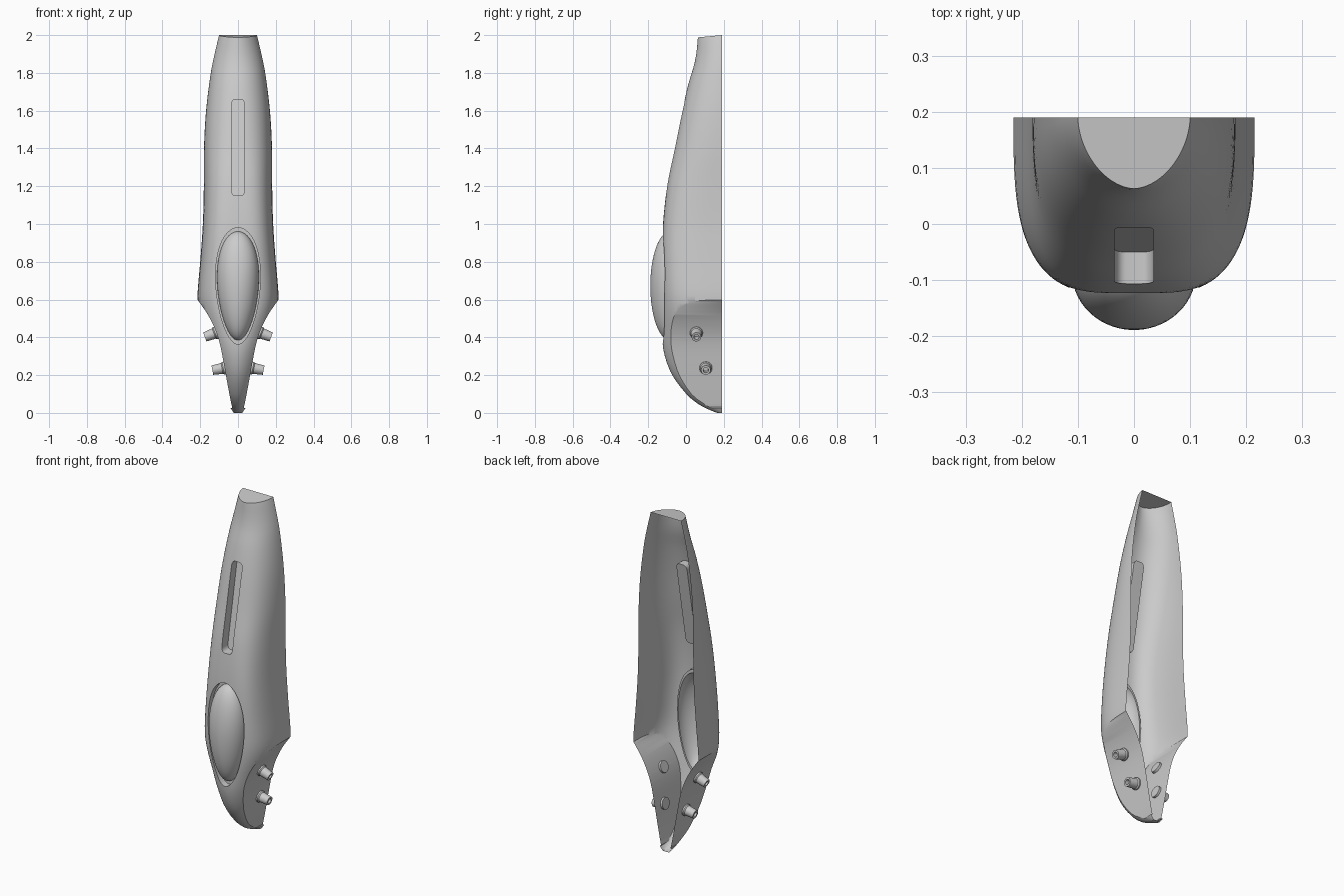
import bpy, bmesh, math
from mathutils import Vector, Matrix

if "Cube" in bpy.data.objects:
    bpy.data.objects.remove(bpy.data.objects["Cube"])

BACK = 0.19


def curve(pts, t):
    """Smooth interpolation through (t, value) points."""
    if t <= pts[0][0]:
        return pts[0][1]
    if t >= pts[-1][0]:
        return pts[-1][1]
    n = len(pts)

    def slope(i):
        a, b = pts[max(i - 1, 0)], pts[min(i + 1, n - 1)]
        return (b[1] - a[1]) / (b[0] - a[0])
    i = max(k for k in range(n - 1) if pts[k][0] <= t)
    (t0, v0), (t1, v1) = pts[i], pts[i + 1]
    h = t1 - t0
    s = (t - t0) / h
    return ((2*s**3 - 3*s**2 + 1) * v0 + (s**3 - 2*s**2 + s) * h * slope(i)
            + (3*s**2 - 2*s**3) * v1 + (s**3 - s**2) * h * slope(i + 1))


def loft(name, rings, cap_start=True, cap_end=True):
    """Skin closed rings of equal length into one object."""
    bm = bmesh.new()
    vs = [[bm.verts.new(p) for p in r] for r in rings]
    for a, b in zip(vs, vs[1:]):
        n = len(a)
        for i in range(n):
            j = (i + 1) % n
            bm.faces.new((a[i], a[j], b[j], b[i]))
    if cap_start:
        bm.faces.new(vs[0][::-1])
    if cap_end:
        bm.faces.new(vs[-1])
    bmesh.ops.recalc_face_normals(bm, faces=bm.faces)
    me = bpy.data.meshes.new(name)
    bm.to_mesh(me)
    bm.free()
    ob = bpy.data.objects.new(name, me)
    bpy.context.collection.objects.link(ob)
    return ob


def prism(name, outline, y0, y1):
    """Extrude an x-z outline along y; y1 may depend on z."""
    return loft(name, [[(x, y0, z) for x, z in outline],
                       [(x, y1(z), z) for x, z in outline]])


def activate(ob):
    bpy.ops.object.select_all(action='DESELECT')
    ob.select_set(True)
    bpy.context.view_layer.objects.active = ob


def smooth(ob, deg=35):
    activate(ob)
    bpy.ops.object.shade_smooth_by_angle(angle=math.radians(deg))


def cut(ob, cutter):
    m = ob.modifiers.new("cut", 'BOOLEAN')
    m.operation, m.solver, m.object = 'DIFFERENCE', 'EXACT', cutter
    activate(ob)
    bpy.ops.object.modifier_apply(modifier=m.name)
    bpy.data.objects.remove(cutter)


# Silhouettes by height: half width, front line, section squareness, side panel
WIDTH = [(0, .022), (.02, .036), (.05, .055), (.1, .09), (.2, .127), (.33, .167),
         (.42, .188), (.52, .205), (.6, .215), (.7, .209), (.8, .2), (1, .186),
         (1.2, .181), (1.4, .18), (1.6, .169), (1.8, .144), (1.9, .124), (2, .1)]
FRONT = [(0, .165), (.02, .115), (.05, .06), (.1, .002), (.2, -.073), (.3, -.112),
         (.38, -.125), (.6, -.126), (.94, -.125), (1.2, -.1), (1.4, -.06),
         (1.6, -.02), (1.75, .015), (1.85, .045), (1.93, .058), (2, .063)]
SQUARE = [(0, 2), (.3, 2), (.42, 2.3), (.55, 3), (.7, 3.4), (1, 3.3), (1.4, 2.6), (2, 1.8)]
PANEL = [(.03, .031), (.045, .035), (.15, .055), (.25, .073), (.37, .097),
         (.44, .12), (.52, .16), (.6, .215), (.61, .224)]


def section(z, n=56):
    w, d, p = curve(WIDTH, z), BACK - curve(FRONT, z), curve(SQUARE, z)
    ring = []
    for i in range(n + 1):
        a = math.pi * i / n
        c, s = math.cos(a), abs(math.sin(a))
        t = s ** (2 / p) if 0 < i < n else 0
        x = math.copysign(abs(c) ** (2 / p), c) * w
        ring.append((x, BACK - d * t, z - (.012 * t if z > 1.999 else 0)))
    return ring


# Main half shell, first as a solid
heights = [0, .004, .01, .02, .035, .05, .075] + [.1 + .04 * i for i in range(47)] + [1.97, 2]
shell = loft("half_shell", [section(z) for z in heights])

# Scooped side panels, leaving a small lip at the bottom
side = [(.4, .61), (.4, .026), (.033, .026)]
side += [(curve(PANEL, .03 + .58 * i / 30), .03 + .58 * i / 30) for i in range(31)]
for sx in (1, -1):
    cut(shell, prism("panel_cutter", [(sx * x, z) for x, z in side], -.5, lambda z: .5))

# Long front slot with a sloping floor
slot = []
for cx, cz, a0 in ((1, 1, 0), (-1, 1, 90), (-1, -1, 180), (1, -1, 270)):
    for k in range(6):
        a = math.radians(a0 + 18 * k)
        slot.append((cx * .015 + .02 * math.cos(a), 1.405 + cz * .225 + .03 * math.sin(a)))
cut(shell, prism("slot_cutter", slot, -.5, lambda z: -.05 + (z - 1.15) * .186))


# Egg-shaped opening and its dome
def egg(k, n=64):
    out = []
    for i in range(n):
        a = 2 * math.pi * i / n
        out.append((k * .117 * math.cos(a) * (1 + .17 * math.sin(a)),
                    .6725 + k * .308 * math.sin(a)))
    return out


FLOOR = -.085
cut(shell, prism("egg_cutter", egg(1), -.5, lambda z: FLOOR))

# Open the back and the egg floor
bm = bmesh.new()
bm.from_mesh(shell.data)
gone = [f for f in bm.faces if all(v.co.y > BACK - 1e-4 for v in f.verts)
        or all(abs(v.co.y - FLOOR) < 1e-4 for v in f.verts)]
bmesh.ops.delete(bm, geom=gone, context='FACES')
bm.to_mesh(shell.data)
bm.free()
smooth(shell)

rings = [[(x, FLOOR, z) for x, z in egg(1)]]
for i in range(15):
    a = math.radians(89 * i / 14)
    rings.append([(x, FLOOR - .104 * math.sin(a), z) for x, z in egg(.935 * math.cos(a))])
smooth(loft("front_dome", rings, cap_start=False))

# Hollow pegs standing square to the side panels
PEG = [(.034, -.012), (.034, .008), (.029, .014), (.025, .066), (.014, .066), (.012, .03)]
for sx, side_name in ((1, "right"), (-1, "left")):
    for y, z, label in ((.055, .425, "upper"), (.105, .238, "lower")):
        g = (curve(PANEL, z + .02) - curve(PANEL, z - .02)) / .04
        axis = Vector((sx, 0, -g)).normalized()
        mat = (Matrix.Translation((sx * curve(PANEL, z), y, z))
               @ axis.to_track_quat('Z', 'Y').to_matrix().to_4x4())
        rings = [[mat @ Vector((r * math.cos(k * math.pi / 12), r * math.sin(k * math.pi / 12), h))
                  for k in range(24)] for r, h in PEG]
        smooth(loft(f"{label}_{side_name}_peg", rings))
